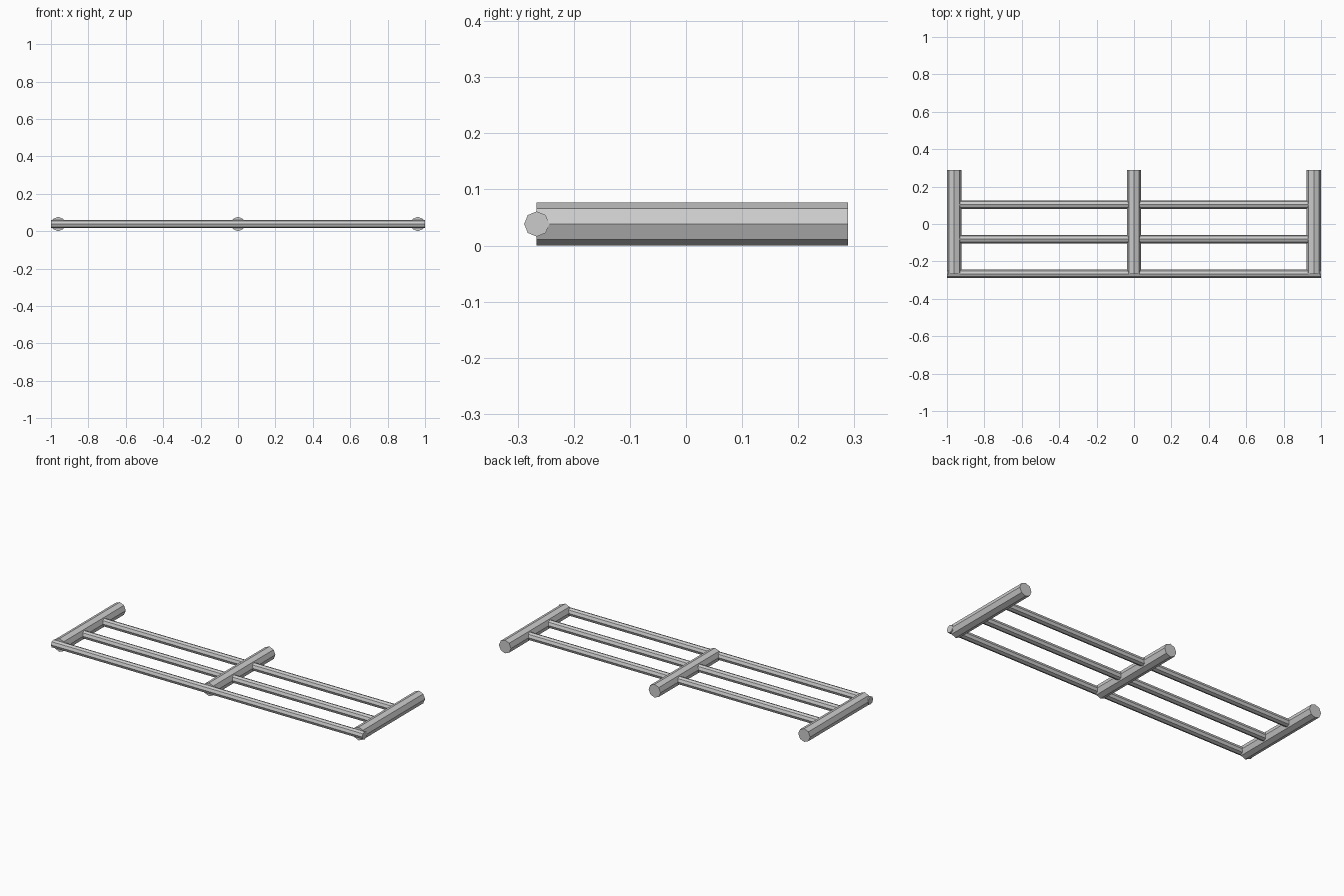
import bpy
from math import pi

if "Cube" in bpy.data.objects:
    bpy.data.objects.remove(bpy.data.objects["Cube"])

SIDES = 8
POST_R, RAIL_R = 0.0385, 0.0225
Z = POST_R
FRONT, BACK = -0.266, 0.2885
POST_X = 1.0 - POST_R


def bar(name, radius, length, loc, rot):
    """Flat-shaded octagonal bar with its corners on the axes."""
    bpy.ops.mesh.primitive_cylinder_add(vertices=SIDES, radius=radius, depth=length,
                                        location=loc, rotation=rot)
    bpy.context.object.name = name


# Three posts running front to back
for side, x in (("left", -POST_X), ("middle", 0), ("right", POST_X)):
    bar(f"post_{side}", POST_R, BACK - FRONT, (x, (FRONT + BACK) / 2, Z), (pi / 2, 0, 0))

# Front rail spans the full width across the post ends
bar("front_rail", RAIL_R, 2.0, (0, FRONT, Z), (0, pi / 2, 0))

# Inner rails at thirds of the post length, ending inside the outer posts
step = (BACK - FRONT) / 3
for i in (1, 2):
    bar(f"inner_rail_{i}", RAIL_R, 2 * POST_X, (0, FRONT + i * step, Z), (0, pi / 2, 0))
